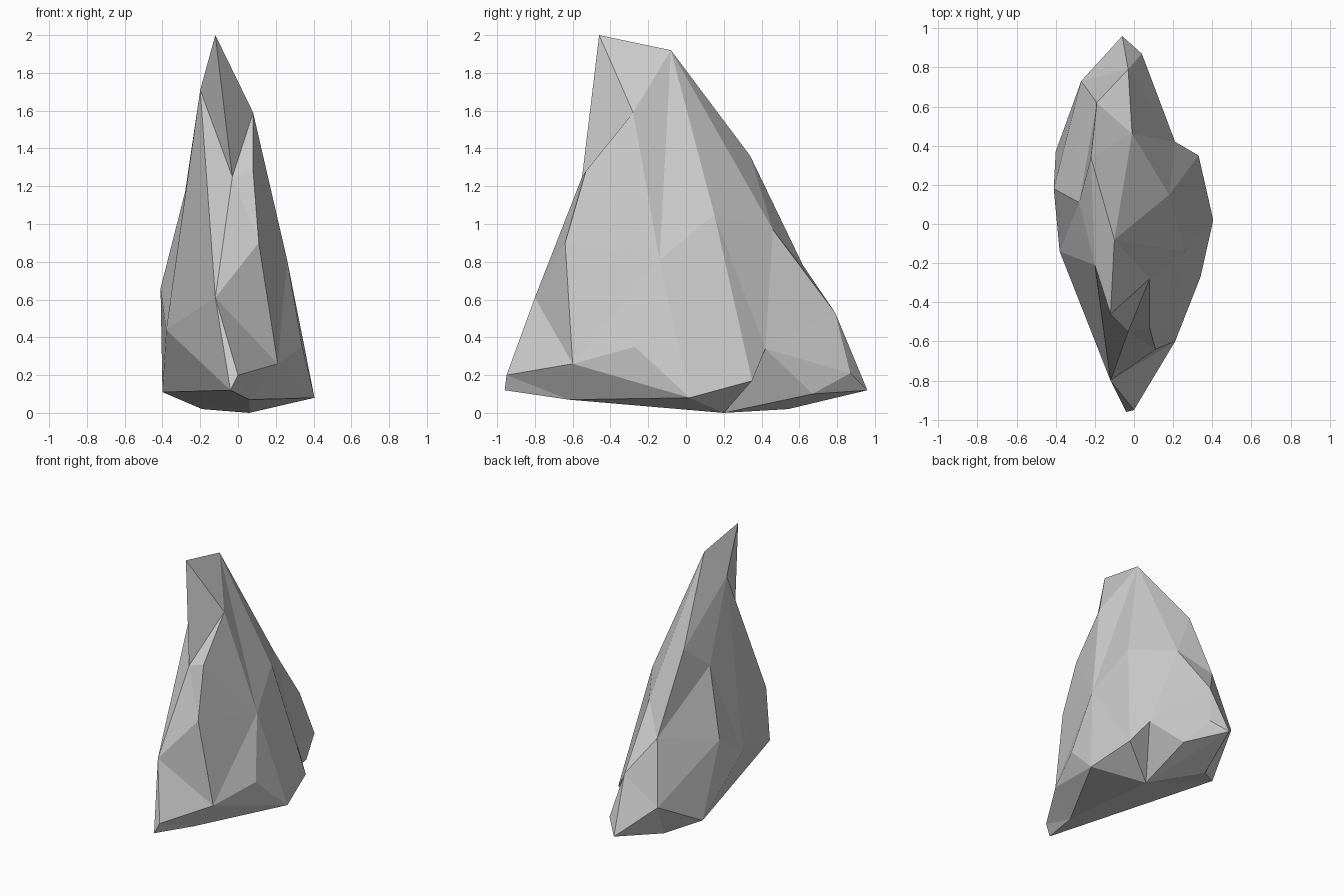
import bpy, bmesh
from mathutils import Vector

if "Cube" in bpy.data.objects:
    bpy.data.objects.remove(bpy.data.objects["Cube"])

# Corner points of the rock, grouped by region
peak = [(-.12, -.46, 2), (-.10, -.08, 1.92), (-.20, -.21, 1.71), (.08, -.28, 1.59)]
front = [(-.03, -.55, 1.25), (.08, -.53, 1.28), (.11, -.64, .90), (-.12, -.80, .61),
         (.21, -.60, .26), (0, -.95, .20), (-.04, -.96, .12)]
right = [(.26, -.14, .81), (.34, -.27, .35), (.405, .02, .08), (.33, .35, .17),
         (.18, .15, 1.05), (.21, .42, .34)]
back = [(-.01, .46, .97), (-.22, .34, 1.36), (-.19, .62, .78), (-.03, .79, .53),
        (-.06, .96, .12), (.04, .87, .21), (.11, .67, .10), (-.27, .73, .31)]
left = [(-.28, .11, 1.17), (-.41, .18, .66), (-.38, -.14, .44), (-.40, .37, .11)]
base = [(.06, -.62, .07), (.06, .20, 0), (-.19, .54, .02)]
points = [Vector(p) for p in peak + front + right + back + left + base]

# Spread the corners over a unit ball, wrap a hull to get an even triangle net
core, size = Vector((-.05, -.05, .70)), Vector((.40, .95, 1.10))
bm = bmesh.new()
verts = []
for p in points:
    d = p - core
    verts.append(bm.verts.new(Vector(d[i] / size[i] for i in range(3)).normalized()))
bmesh.ops.convex_hull(bm, input=verts, use_existing_faces=False)
bmesh.ops.triangulate(bm, faces=bm.faces[:])


def ridge(a, b):
    """Turn the diagonal so that a ridge runs between two corners."""
    for e in bm.edges:
        if len(e.link_faces) == 2:
            ends = {v for f in e.link_faces for v in f.verts} - set(e.verts)
            if ends == {verts[a], verts[b]}:
                bmesh.utils.edge_rotate(e, True)
                return


# Ridges: peak to right flank, back left, front foot, lower left rim
for a, b in [(1, 11), (18, 24), (7, 8), (28, 30), (28, 29), (28, 10)]:
    ridge(a, b)

# Move every corner to its true place
for v, p in zip(verts, points):
    v.co = p
bmesh.ops.recalc_face_normals(bm, faces=bm.faces[:])

# Flat-faced rock object
mesh = bpy.data.meshes.new("rock")
bm.to_mesh(mesh)
bm.free()
bpy.context.collection.objects.link(bpy.data.objects.new("rock", mesh))
